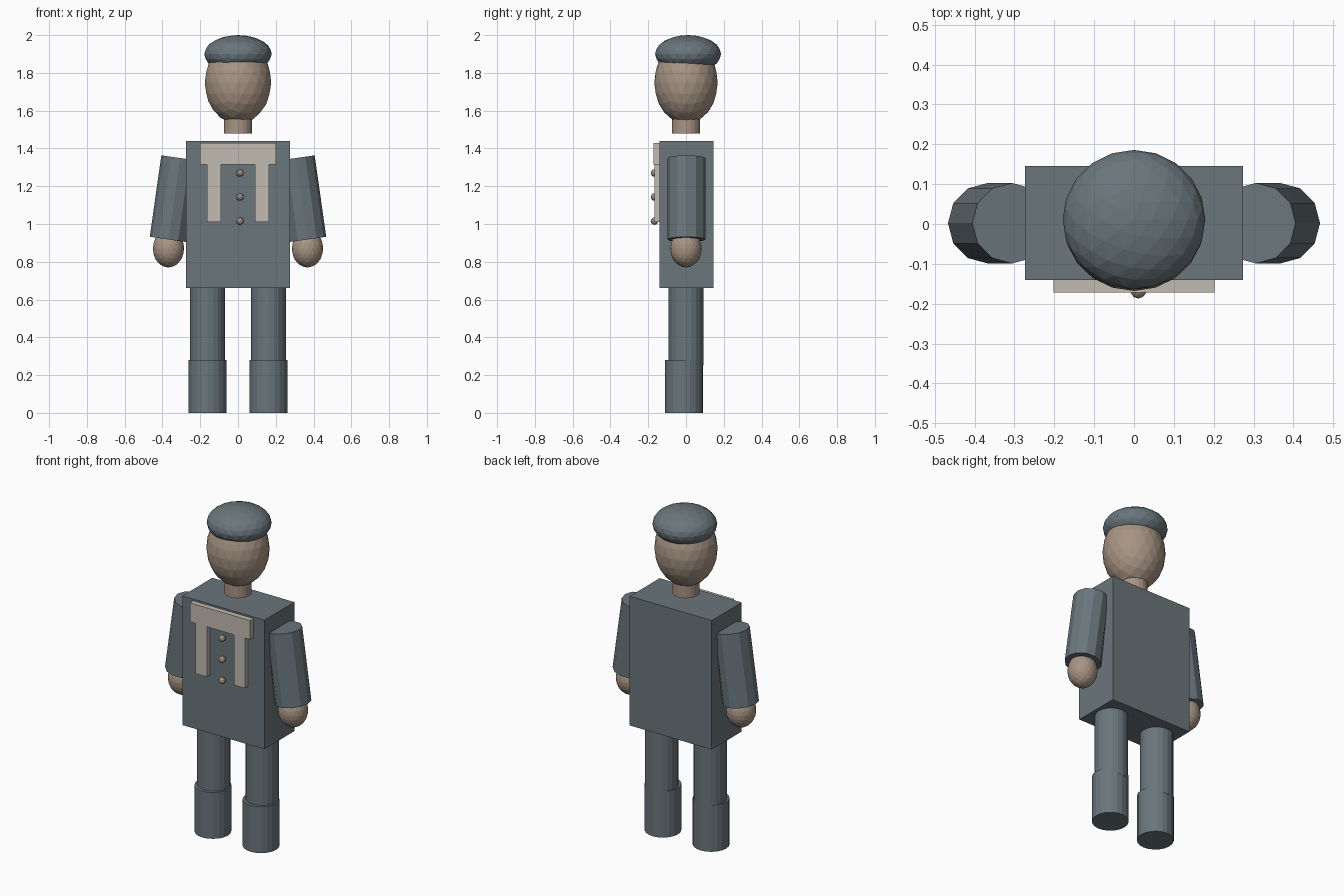
import bpy
from mathutils import Vector

if "Cube" in bpy.data.objects:
    bpy.data.objects.remove(bpy.data.objects["Cube"])


def material(name, rgb):
    m = bpy.data.materials.new(name)
    m.diffuse_color = (*rgb, 1)
    m.use_nodes = True
    m.node_tree.nodes["Principled BSDF"].inputs["Base Color"].default_value = m.diffuse_color
    return m


CLOTH = material("slate_blue_grey", (0.142, 0.181, 0.200))
SKIN = material("warm_tan", (0.390, 0.300, 0.232))
TRIM = material("pale_stone", (0.535, 0.495, 0.437))


def finish(name, mat):
    ob = bpy.context.object
    ob.name = name
    ob.data.materials.append(mat)
    return ob


def box(name, mat, lo, hi):
    lo, hi = Vector(lo), Vector(hi)
    bpy.ops.mesh.primitive_cube_add(size=1, location=(lo + hi) / 2)
    bpy.context.object.scale = hi - lo
    return finish(name, mat)


def ball(name, mat, centre, radii, detail=3):
    bpy.ops.mesh.primitive_ico_sphere_add(subdivisions=detail, radius=1, location=centre)
    bpy.context.object.scale = radii
    return finish(name, mat)


def rod(name, mat, bottom, top, radius, sides):
    a, b = Vector(bottom), Vector(top)
    bpy.ops.mesh.primitive_cylinder_add(vertices=sides, radius=radius,
                                        depth=(b - a).length, location=(a + b) / 2)
    bpy.context.object.rotation_euler = (b - a).to_track_quat('Z', 'Y').to_euler()
    if abs(a.x - b.x) < 1e-6:
        bpy.context.object.rotation_euler = (0, 0, 0)
    return finish(name, mat)


# Head, neck and cap
ball("head", SKIN, (0, 0, 1.75), (0.176, 0.168, 0.22))
ball("cap", CLOTH, (0, 0.011, 1.90), (0.179, 0.175, 0.10))
rod("neck", SKIN, (0, 0, 1.48), (0, 0, 1.62), 0.075, 20)

# Coat body with the pale chest yoke
box("torso", CLOTH, (-0.274, -0.14, 0.66), (0.274, 0.146, 1.44))
box("chest_yoke", TRIM, (-0.202, -0.172, 1.315), (0.202, -0.138, 1.43))

# Buttons down the front
for i, z in enumerate((1.27, 1.143, 1.015)):
    ball(f"button_{i + 1}", SKIN, (0.011, -0.167, z), (0.02, 0.02, 0.02), 2)

# Paired parts
for side, s in (("left", 1), ("right", -1)):
    x0, x1 = sorted((s * 0.09, s * 0.165))
    box(f"{side}_chest_strip", TRIM, (x0, -0.168, 1.01), (x1, -0.138, 1.32))
    rod(f"{side}_arm", CLOTH, (s * 0.367, 0.002, 0.918), (s * 0.306, 0.002, 1.349), 0.101, 12)
    ball(f"{side}_hand", SKIN, (s * 0.368, 0, 0.87), (0.083, 0.083, 0.10))
    rod(f"{side}_leg", CLOTH, (s * 0.161, 0, 0.25), (s * 0.161, 0, 0.68), 0.092, 20)
    rod(f"{side}_boot", CLOTH, (s * 0.161, -0.01, 0), (s * 0.161, -0.01, 0.28), 0.101, 20)
